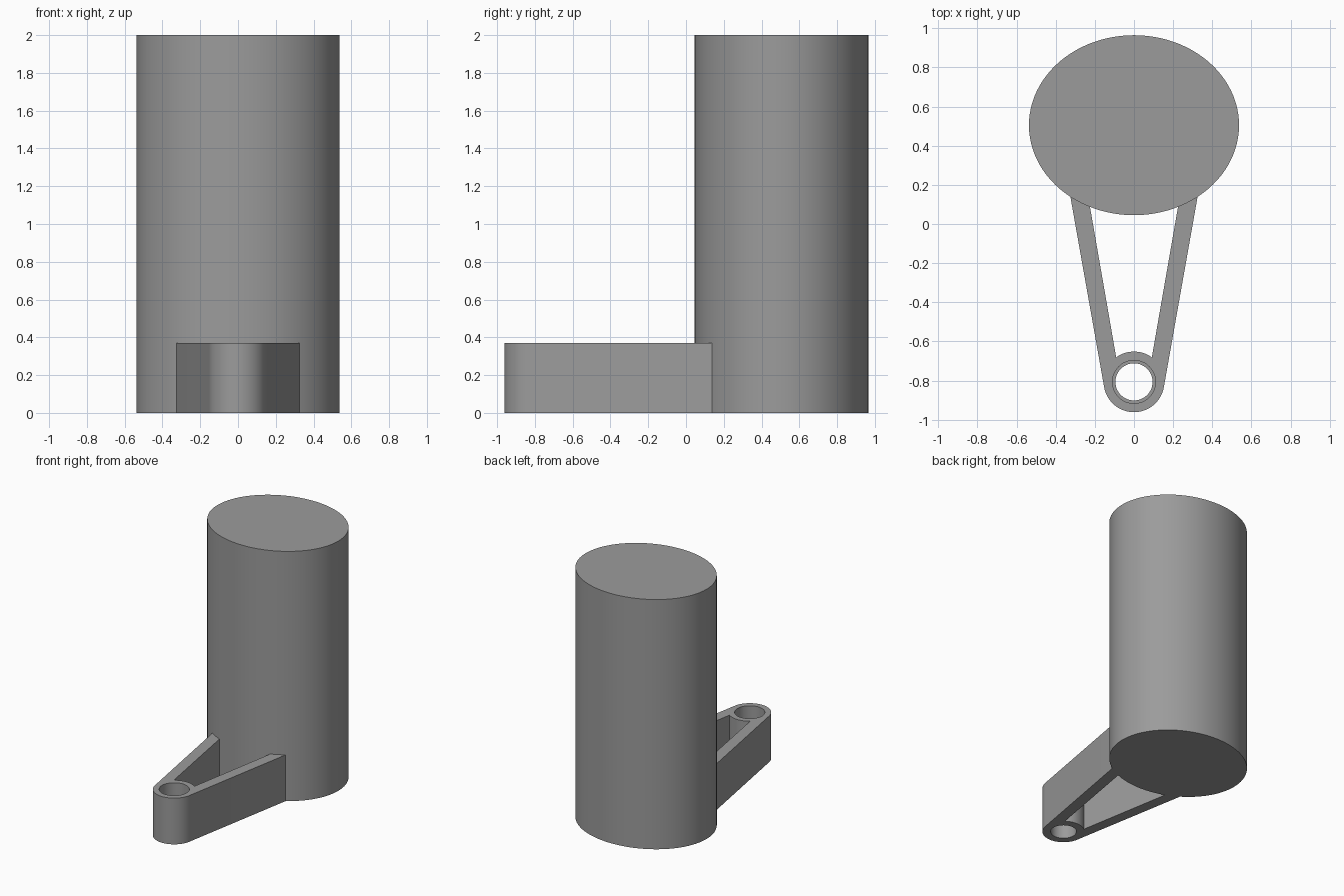
import bpy, bmesh, math

if "Cube" in bpy.data.objects:
    bpy.data.objects.remove(bpy.data.objects["Cube"])

grey = bpy.data.materials.new("plain grey")
grey.diffuse_color = (0.33, 0.33, 0.33, 1)
grey.use_nodes = True
grey.node_tree.nodes["Principled BSDF"].inputs["Base Color"].default_value = grey.diffuse_color

RX, RY, CY = 0.537, 0.46, 0.505      # oval column
BY, BR = -0.807, 0.155               # pivot boss
H = 0.37                             # bracket height


def prism(name, pts, z0, z1):
    """Extrude a flat outline between two heights."""
    bm = bmesh.new()
    face = bm.faces.new([bm.verts.new((x, y, z0)) for x, y in pts])
    top = bmesh.ops.extrude_face_region(bm, geom=[face])["geom"]
    bmesh.ops.translate(bm, vec=(0, 0, z1 - z0),
                        verts=[v for v in top if isinstance(v, bmesh.types.BMVert)])
    bmesh.ops.recalc_face_normals(bm, faces=bm.faces)
    me = bpy.data.meshes.new(name)
    bm.to_mesh(me)
    bm.free()
    me.materials.append(grey)
    ob = bpy.data.objects.new(name, me)
    bpy.context.collection.objects.link(ob)
    return ob


def arc(cy, rx, ry, a0, a1, n):
    """Points along an oval arc, angles in radians, both ends included."""
    return [(rx * math.cos(a0 + (a1 - a0) * i / n),
             cy + ry * math.sin(a0 + (a1 - a0) * i / n)) for i in range(n + 1)]


def smooth(ob):
    bpy.ops.object.select_all(action='DESELECT')
    ob.select_set(True)
    bpy.context.view_layer.objects.active = ob
    bpy.ops.object.shade_smooth_by_angle(angle=math.radians(30))


# Oval column
column = prism("oval_column", arc(CY, RX, RY, 0, math.tau, 96)[:-1], 0, 2)

# V-shaped bracket: arm ends follow the column wall, outer sides touch the boss
end_out = math.pi + math.acos(0.325 / RX)
end_in = math.pi + math.acos(0.225 / RX)
ex, ey = RX * math.cos(end_out), CY + RY * math.sin(end_out)
tangent = math.atan2(ey - BY, ex) + math.acos(BR / math.hypot(ex, ey - BY))
inner = math.radians(126)
outline = arc(BY, BR, BR, tangent, 3 * math.pi - tangent, 40)
outline += arc(CY, RX, RY, 3 * math.pi - end_out, 3 * math.pi - end_in, 5)
outline += arc(BY, BR, BR, math.pi - inner, inner, 16)
outline += arc(CY, RX, RY, end_in, end_out, 5)
bracket = prism("v_bracket", outline, 0, H)

# Stepped pivot hole
for r, z0 in ((0.095, -0.1), (0.11, 0.12)):
    cutter = prism("hole_cutter", arc(BY, r, r, 0, math.tau, 48)[:-1], z0, H + 0.1)
    cutter.hide_render = True
    mod = bracket.modifiers.new("hole", 'BOOLEAN')
    mod.operation, mod.solver, mod.object = 'DIFFERENCE', 'EXACT', cutter
    bpy.context.view_layer.objects.active = bracket
    bpy.ops.object.modifier_apply(modifier=mod.name)
    bpy.data.objects.remove(cutter)

for ob in (column, bracket):
    smooth(ob)
